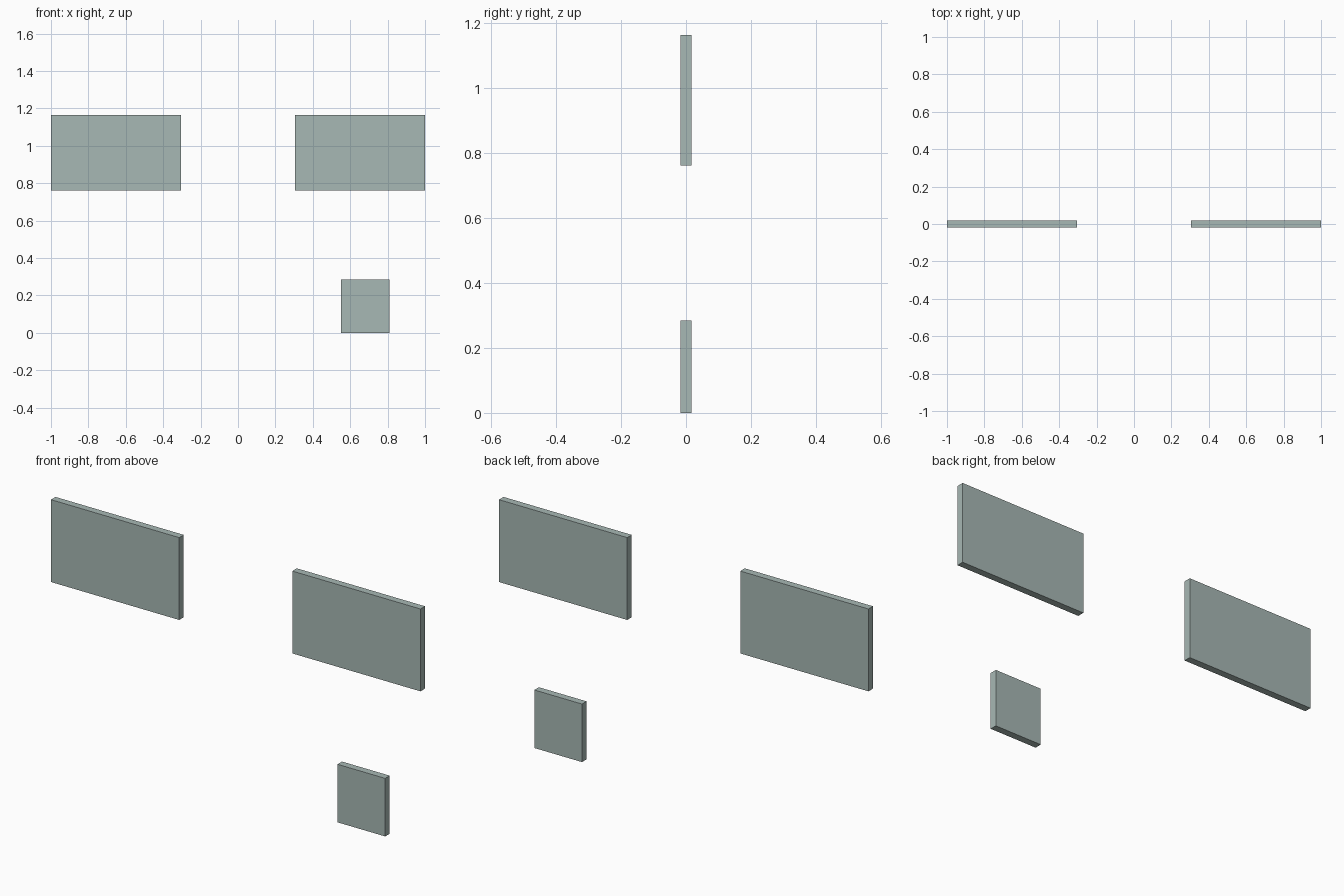
import bpy

if "Cube" in bpy.data.objects:
    bpy.data.objects.remove(bpy.data.objects["Cube"])

# Single pale grey-green colour
mat = bpy.data.materials.new("pale_grey_green")
mat.diffuse_color = (0.39, 0.479, 0.458, 1)
mat.use_nodes = True
mat.node_tree.nodes["Principled BSDF"].inputs["Base Color"].default_value = mat.diffuse_color

THICK = 0.035


def panel(name, x0, x1, z0, z1):
    """Upright flat slab centred on y = 0."""
    bpy.ops.mesh.primitive_cube_add(size=1, location=((x0 + x1) / 2, 0, (z0 + z1) / 2))
    ob = bpy.context.object
    ob.name = name
    ob.scale = (x1 - x0, THICK, z1 - z0)
    bpy.ops.object.transform_apply(location=False, rotation=False, scale=True)
    ob.data.materials.append(mat)


# Matching pair of wide upper panels
panel("left_upper_panel", -1.0, -0.306, 0.761, 1.164)
panel("right_upper_panel", 0.306, 1.0, 0.761, 1.164)

# Small lower panel on the right
panel("small_lower_panel", 0.551, 0.809, 0.0, 0.284)
